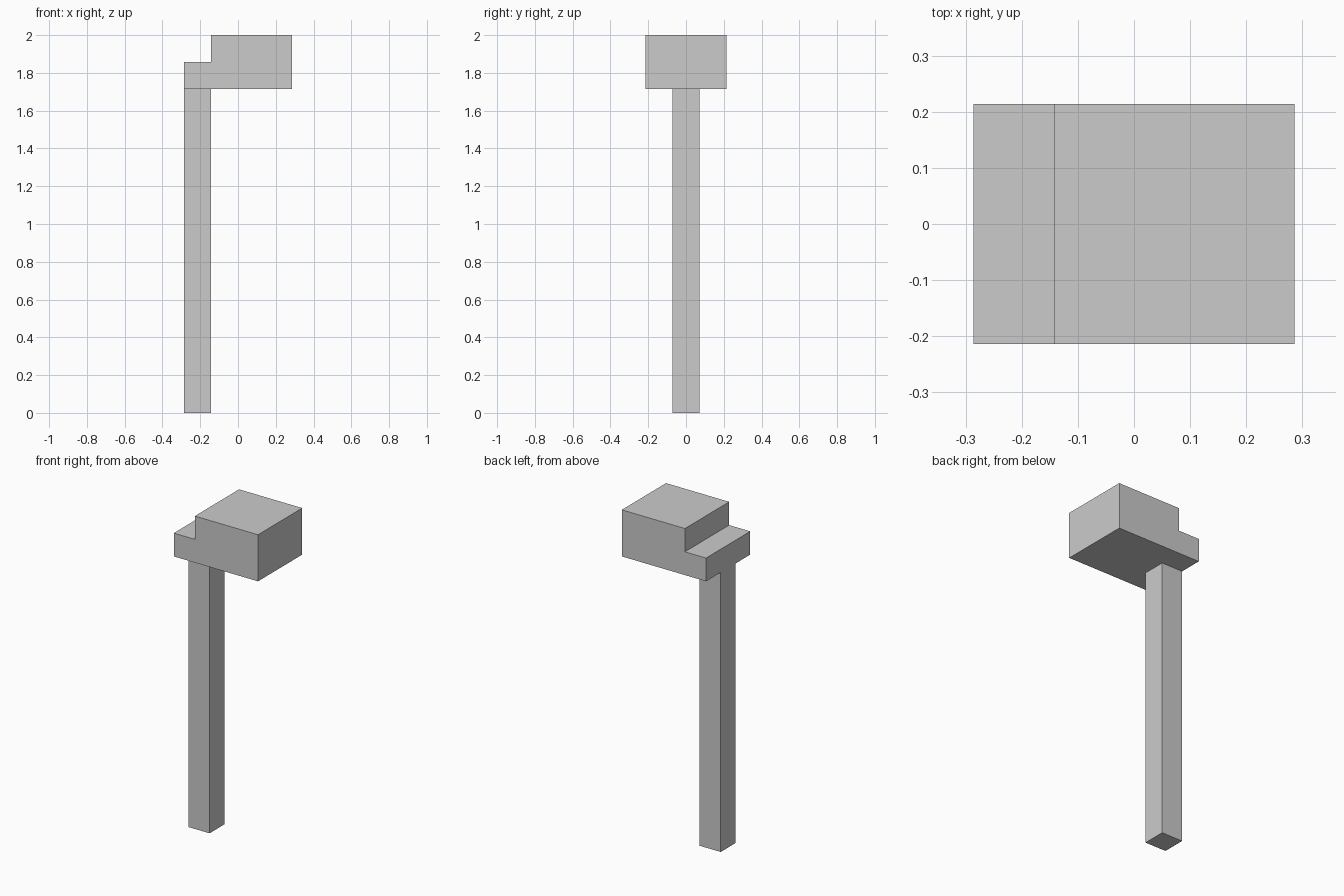
import bpy
import bmesh

if "Cube" in bpy.data.objects:
    bpy.data.objects.remove(bpy.data.objects["Cube"])

U = 1 / 7  # the model sits on a grid of sevenths


def extrude_profile(name, profile, half_depth):
    """Extrude an x-z outline symmetrically along y."""
    bm = bmesh.new()
    face = bm.faces.new([bm.verts.new((x, -half_depth, z)) for x, z in profile])
    geom = bmesh.ops.extrude_face_region(bm, geom=[face])["geom"]
    verts = [g for g in geom if isinstance(g, bmesh.types.BMVert)]
    bmesh.ops.translate(bm, verts=verts, vec=(0, 2 * half_depth, 0))
    bmesh.ops.recalc_face_normals(bm, faces=bm.faces)
    mesh = bpy.data.meshes.new(name)
    bm.to_mesh(mesh)
    bm.free()
    obj = bpy.data.objects.new(name, mesh)
    bpy.context.collection.objects.link(obj)
    return obj


# Square post under the low end of the head
extrude_profile("post", [(-2*U, 0), (-U, 0), (-U, 12*U), (-2*U, 12*U)], U / 2)

# Head block with a lower step above the post
extrude_profile("stepped_head", [(-2*U, 12*U), (2*U, 12*U), (2*U, 2), (-U, 2),
                                 (-U, 13*U), (-2*U, 13*U)], 1.5 * U)
